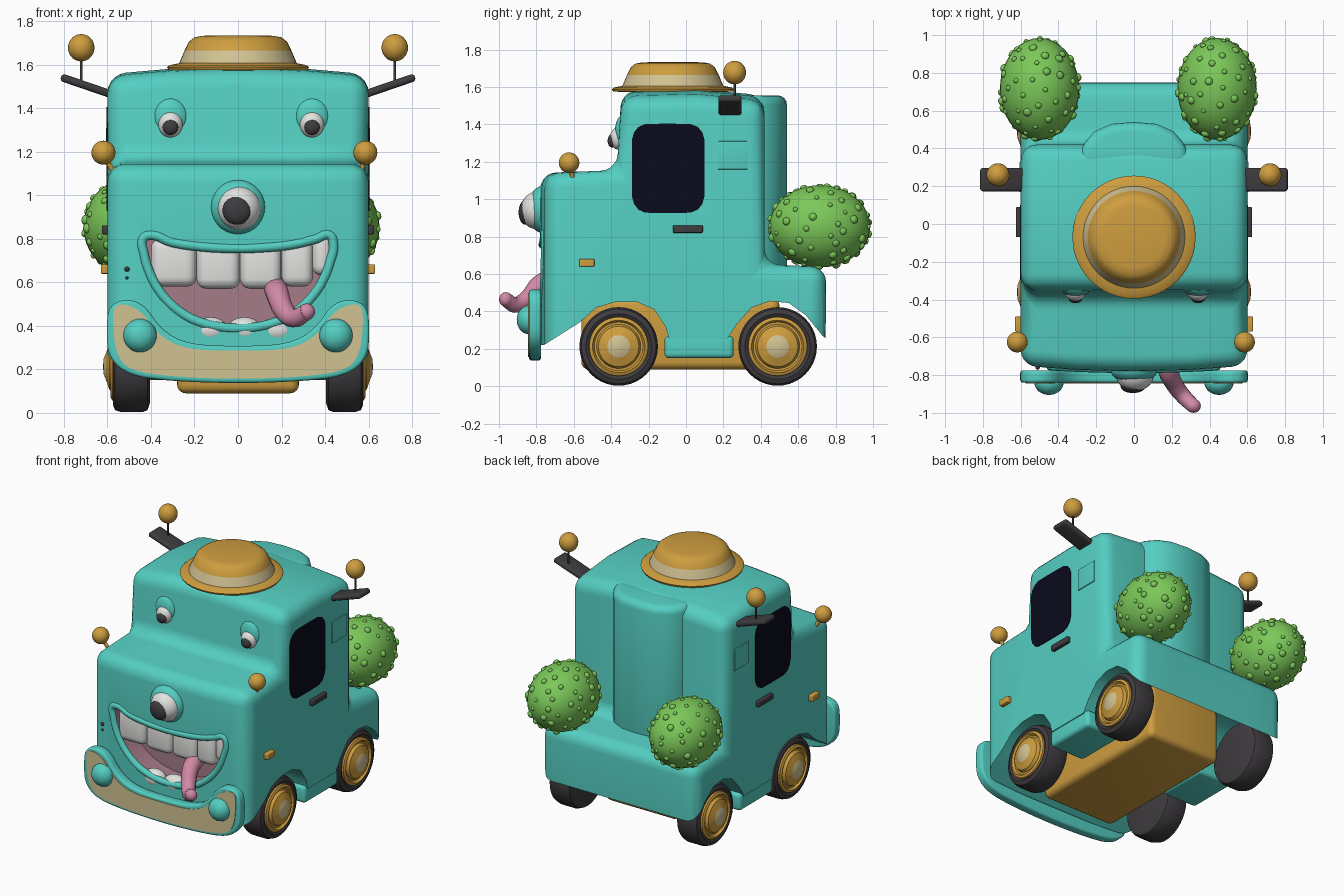
import bpy, bmesh, math, random
from mathutils import Vector, Matrix

random.seed(4)
if "Cube" in bpy.data.objects:
    bpy.data.objects.remove(bpy.data.objects["Cube"])


def material(name, *rgb):
    m = bpy.data.materials.new(name)
    m.use_nodes = True
    m.diffuse_color = (*rgb, 1)
    m.node_tree.nodes["Principled BSDF"].inputs["Base Color"].default_value = (*rgb, 1)
    return m


TEAL = material("teal paint", 0.09, 0.62, 0.54)
GOLD = material("gold", 0.62, 0.34, 0.05)
GREEN = material("leaf green", 0.2, 0.58, 0.1)
BEIGE = material("beige", 0.64, 0.54, 0.29)
WHITE = material("white", 0.76, 0.76, 0.74)
DARK = material("dark grey", 0.05, 0.045, 0.05)
GLASS = material("night glass", 0.003, 0.003, 0.012)
MOUTH = material("mouth mauve", 0.38, 0.2, 0.25)
PINK = material("tongue pink", 0.64, 0.25, 0.38)


def add(name, bm, *mats):
    bmesh.ops.recalc_face_normals(bm, faces=bm.faces)
    me = bpy.data.meshes.new(name)
    bm.to_mesh(me)
    bm.free()
    for m in mats:
        me.materials.append(m)
    ob = bpy.data.objects.new(name, me)
    bpy.context.collection.objects.link(ob)
    return ob


def bake(ob):
    """Replace an object by a plain mesh with its modifiers applied."""
    dg = bpy.context.evaluated_depsgraph_get()
    me = bpy.data.meshes.new_from_object(ob.evaluated_get(dg))
    new = bpy.data.objects.new("baked", me)
    bpy.context.collection.objects.link(new)
    name = ob.name
    bpy.data.objects.remove(ob)
    new.name = name
    return new


def bevel(ob, width, segments=4):
    b = ob.modifiers.new("round", "BEVEL")
    b.width, b.segments, b.limit_method = width, segments, "ANGLE"
    return bake(ob)


def sphere(name, pos, size, mat, seg=28):
    bm = bmesh.new()
    bmesh.ops.create_uvsphere(bm, u_segments=seg, v_segments=seg // 2, radius=1)
    bm.transform(Matrix.Translation(pos) @ Matrix.Diagonal((*size, 1)))
    return add(name, bm, mat)


def box(name, pos, size, mat, round_=0.01, tilt=0):
    bm = bmesh.new()
    bmesh.ops.create_cube(bm, size=1)
    bm.transform(Matrix.Translation(pos) @ Matrix.Rotation(tilt, 4, "Y") @ Matrix.Diagonal((*size, 1)))
    return bevel(add(name, bm, mat), round_)


def prism(name, pts, axis, lo, hi, *mats):
    place = {"x": lambda a, b, t: (t, a, b), "y": lambda a, b, t: (a, t, b), "z": lambda a, b, t: (a, b, t)}[axis]
    bm = bmesh.new()
    rings = [[bm.verts.new(place(a, b, t)) for a, b in pts] for t in (lo, hi)]
    n = len(pts)
    for i in range(n):
        bm.faces.new([rings[0][i], rings[0][(i + 1) % n], rings[1][(i + 1) % n], rings[1][i]])
    for r in rings:
        bm.faces.new(r)
    return add(name, bm, *mats)


def lathe(name, prof, matrix, mats, rule, steps=40):
    """Spin (radius, height) pairs; rule picks the material from each face centre."""
    bm = bmesh.new()
    vs = [bm.verts.new((r, 0, h)) for r, h in prof]
    es = [bm.edges.new(p) for p in zip(vs, vs[1:])]
    bmesh.ops.spin(bm, geom=vs + es, cent=(0, 0, 0), axis=(0, 0, 1), angle=math.tau, steps=steps)
    bmesh.ops.remove_doubles(bm, verts=bm.verts, dist=0.0005)
    for f in bm.faces:
        f.material_index = rule(f.calc_center_median())
    bm.transform(matrix)
    return add(name, bm, *mats)


def tube(name, pts, radius, mat, closed=False, taper=None):
    cu = bpy.data.curves.new(name, "CURVE")
    cu.dimensions, cu.bevel_depth, cu.bevel_resolution, cu.use_fill_caps = "3D", radius, 4, True
    sp = cu.splines.new("BEZIER")
    sp.bezier_points.add(len(pts) - 1)
    for i, (bp, p) in enumerate(zip(sp.bezier_points, pts)):
        bp.co, bp.handle_left_type, bp.handle_right_type = p, "AUTO", "AUTO"
        bp.radius = taper[i] if taper else 1
    sp.use_cyclic_u, sp.resolution_u = closed, 6
    cu.materials.append(mat)
    ob = bpy.data.objects.new(name, cu)
    bpy.context.collection.objects.link(ob)
    return bake(ob)


def mirrored(half):
    return half + [(-x, z) for x, z in reversed(half) if x > 0]


def rounded(pts, times=2):
    for _ in range(times):
        pts = [tuple(p[k] * w + q[k] * (1 - w) for k in (0, 1))
               for p, q in zip(pts, pts[1:] + pts[:1]) for w in (0.75, 0.25)]
    return pts


# Body: side profile lofted across, with a crowned roof and bowed nose
SIDE = [(-.78, .1), (-.78, 1.14), (-.37, 1.155), (-.345, 1.58), (.05, 1.59), (.42, 1.555),
        (.42, .65), (.75, .64), (.745, .1)]
bm = bmesh.new()
rings = []
for x in (-.6, -.3, 0, .3, .6):
    k = (x / .6) ** 2
    rings.append([bm.verts.new((x, y + (.03 * k if y < -.7 else 0), z - (.035 * k if z > 1.5 else 0)))
                  for y, z in SIDE])
for a, b in zip(rings, rings[1:]):
    for i in range(len(SIDE)):
        j = (i + 1) % len(SIDE)
        bm.faces.new([a[i], a[j], b[j], b[i]])
bm.faces.new(rings[0])
bm.faces.new(rings[-1])
body = bevel(add("body", bm, TEAL, MOUTH), 0.085, 5)

# Wheel arches and smile are cut from the body
ARCHES = [(-.95, 0), (-.95, .22), (-.76, .22), (-.57, .34), (-.48, .42), (-.38, .45), (-.26, .45), (-.17, .41),
          (-.11, .32), (-.09, .25), (.22, .25), (.27, .33), (.35, .42), (.45, .455), (.55, .445), (.64, .38),
          (.73, .27), (.95, .1), (.95, 0)]
SMILE = rounded(mirrored([(0, .75), (.3, .775), (.45, .84), (.42, .66), (.34, .52), (.2, .415), (0, .38)]))
cut1 = prism("arch_cutter", ARCHES, "x", -.9, .9, TEAL, MOUTH)
cut2 = prism("smile_cutter", SMILE, "y", -.95, -.6, TEAL, MOUTH)
for f in cut2.data.polygons:
    f.material_index = 1
for c in (cut1, cut2):
    m = body.modifiers.new("cut", "BOOLEAN")
    m.operation, m.object, m.solver = "DIFFERENCE", c, "EXACT"
body = bake(body)
for c in (cut1, cut2):
    bpy.data.objects.remove(c)
tube("lips", [(x, -.767 + .07 * x * x, z) for x, z in SMILE[::2]], .022, TEAL, closed=True)

# Bulge on the back of the cab
bulge = mirrored([(0, .54), (.12, .53), (.21, .49), (.28, .41), (.3, .3), (0, .3)])
bevel(prism("back_bulge", bulge, "z", .6, 1.555, TEAL), .05)

# Chassis and side steps
box("chassis", (0, -.03, .28), (.56, 1.06, .38), GOLD, .04)
for s in (-1, 1):
    box("side_step", (s * .46, .07, .21), (.27, .37, .12), TEAL, .025)

# Teeth and tongue
for a, b, top, low in ((-.4, -.19, .8, .58), (-.19, .01, .79, .57), (.01, .2, .79, .57),
                       (.2, .345, .8, .58), (.34, .435, .83, .63)):
    box("upper_tooth", ((a + b) / 2, -.7, (top + low) / 2), (b - a, .12, top - low), WHITE, .045)
for x in (-.125, .03, .18):
    sphere("lower_tooth", (x, -.73, .38), (.08, .055, .06), WHITE)
tube("tongue", [(.17, -.66, .58), (.18, -.77, .55), (.215, -.85, .465), (.26, -.91, .435), (.315, -.965, .465)],
     .045, PINK, taper=[1.2, 1.2, 1.05, .95, .85])
sphere("tongue_tip", (.315, -.963, .464), (.039, .037, .039), PINK, 16)

# Eyes: large one on the nose, small pair on the cab
sphere("nose_lid", (0, -.77, .945), (.125, .075, .125), TEAL)
sphere("nose_eye", (.005, -.8, .94), (.1, .085, .1), WHITE)
sphere("nose_pupil", (-.005, -.86, .93), (.066, .035, .066), DARK)
for x in (-.31, .34):
    sphere("eye_lid", (x, -.345, 1.36), (.078, .035, .085), TEAL)
    sphere("eye_white", (x, -.36, 1.325), (.056, .048, .06), WHITE)
    sphere("eye_pupil", (x, -.395, 1.312), (.036, .024, .036), DARK)
for z, r in ((.66, .012), (.62, .007)):
    sphere("cheek_dot", (-.51, -.76, z), (r, r, r), DARK, 12)

# Bumper with beige panel and lamps
BUMPER = mirrored([(0, .305), (.23, .315), (.35, .38), (.43, .5), (.52, .525), (.595, .49), (.605, .38),
                   (.595, .25), (.5, .17), (.3, .145), (0, .135)])
PANEL = mirrored([(0, .285), (.24, .29), (.37, .36), (.45, .48), (.57, .51), (.575, .4), (.56, .27),
                  (.5, .195), (.3, .165), (0, .155)])
bevel(prism("bumper", rounded(BUMPER), "y", -.84, -.775, TEAL), .015)
prism("bumper_panel", rounded(PANEL), "y", -.845, -.838, BEIGE)
for s in (-1, 1):
    sphere("lamp", (s * .45, -.84, .355), (.077, .065, .077), TEAL)

# Wheels: tyre and domed hub spun about the axle
TYRE = [(0, -.08), (.17, -.08), (.2, -.07), (.21, -.045), (.21, .05), (.2, .08), (.175, .09), (.15, .075)]
HUB = [(.16, .06), (.157, .092), (.14, .1), (.13, .085), (.118, .085), (.108, .105), (.06, .122), (.035, .132), (0, .135)]
for s in (-1, 1):
    for y in (-.36, .49):
        m = Matrix.Translation((s * .485, y, .213)) @ Matrix.Rotation(s * math.pi / 2, 4, "Y")
        lathe("tyre", TYRE, m, [DARK], lambda c: 0)
        lathe("hub", HUB, m, [GOLD, BEIGE], lambda c: int(c.xy.length < .06))

# Hat on the roof
HAT = [(0, 1.57), (.32, 1.575), (.326, 1.588), (.315, 1.597), (.27, 1.606), (.245, 1.665), (.225, 1.705),
       (.2, 1.725), (.16, 1.732), (0, 1.734)]
lathe("hat", HAT, Matrix.Translation((0, -.07, 0)), [GOLD, BEIGE],
      lambda c: int(1.61 < c.z < 1.66), 48)

# Side windows, hatches, handles, markers, mirrors and ball antennas
WINDOW = rounded([(-.29, .93), (-.1, .925), (.1, .93), (.1, 1.17), (.1, 1.4), (-.1, 1.405), (-.29, 1.4), (-.29, 1.17)])
for s in (-1, 1):
    prism("window", WINDOW, "x", s * .597, s * .604, GLASS)
    box("hatch", (s * .6, .25, 1.235), (.012, .16, .15), TEAL, .003)
    box("door_handle", (s * .61, .01, .84), (.03, .16, .04), DARK, .006)
    box("side_marker", (s * .61, -.53, .66), (.04, .08, .042), GOLD, .006)
    arm = box("mirror_arm", (s * .69, .235, 1.5), (.26, .125, .036), DARK, .016, -s * .33)
    tube("antenna_stick", [(s * .72, .26, 1.51), (s * .72, .26, 1.66)], .006, DARK)
    sphere("antenna_ball", (s * .72, .26, 1.677), (.061, .061, .063), GOLD)
    x = .585 if s > 0 else -.618
    tube("hood_stick", [(s * .56, -.6, 1.09), (x, -.62, 1.18)], .012, GOLD)
    sphere("hood_ball", (x, -.625, 1.195), (.055, .055, .055), GOLD)

# Bumpy green balls on the rear deck
for cx in (-.5, .44):
    centre, size = Vector((cx, .715, .855)), Vector((.21, .27, .22))
    sphere("green_ball", centre, size, GREEN, 36)
    bm = bmesh.new()
    count = 90
    for i in range(count):
        h = 1 - 2 * (i + .5) / count
        a = i * 2.39996 + random.uniform(-.2, .2)
        d = Vector((math.cos(a) * math.sqrt(1 - h * h), math.sin(a) * math.sqrt(1 - h * h), h))
        r = random.uniform(.012, .024)
        turn = d.to_track_quat("Z", "Y").to_matrix().to_4x4()
        bmesh.ops.create_icosphere(bm, subdivisions=2, radius=r,
                                   matrix=Matrix.Translation(centre + d * size) @ turn @ Matrix.Diagonal((1, 1, .75, 1)))
    add("ball_bumps", bm, GREEN)

# Smooth shading with crisp edges
bpy.ops.object.select_all(action="DESELECT")
for ob in list(bpy.context.collection.objects):
    if ob.type == "MESH":
        ob.select_set(True)
        bpy.context.view_layer.objects.active = ob
bpy.ops.object.shade_smooth_by_angle(angle=math.radians(40))
